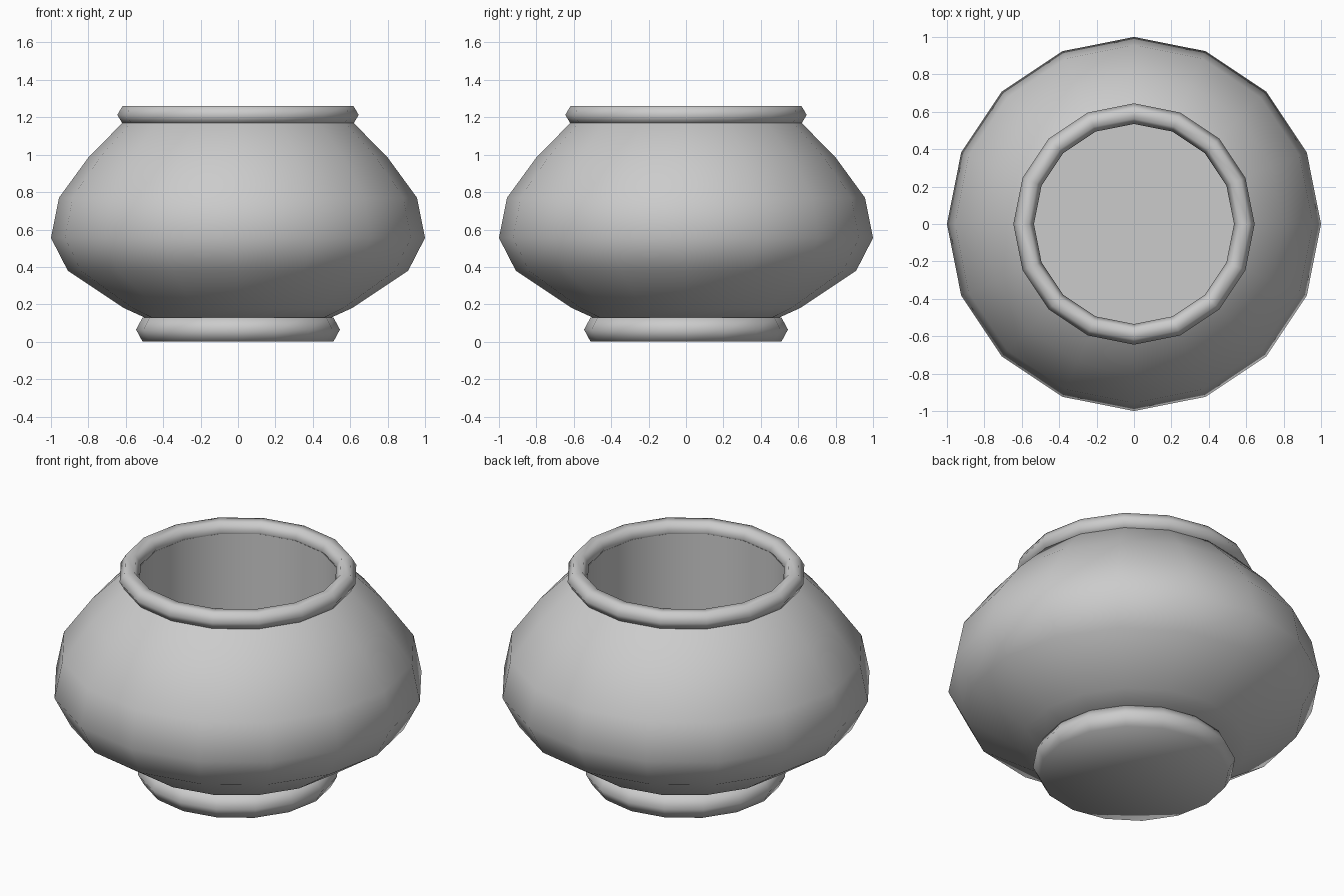
import bpy, bmesh, math

SIDES = 16

cube = bpy.data.objects.get("Cube")
if cube:
    bpy.data.objects.remove(cube, do_unlink=True)

clay = bpy.data.materials.new("grey clay")
clay.use_nodes = True
GREY = (0.6, 0.6, 0.6, 1)
clay.diffuse_color = GREY
clay.node_tree.nodes["Principled BSDF"].inputs["Base Color"].default_value = GREY


def lathe(name, profile, closed=False, smooth_angle=65):
    """Turn a (radius, height) profile around the z axis."""
    bm = bmesh.new()
    points = [bm.verts.new((r, 0, z)) for r, z in profile]
    edges = [bm.edges.new(pair) for pair in zip(points, points[1:])]
    if closed:
        edges.append(bm.edges.new((points[-1], points[0])))
    bmesh.ops.spin(bm, geom=points + edges, cent=(0, 0, 0), axis=(0, 0, 1),
                   angle=math.tau, steps=SIDES, use_merge=False)
    bmesh.ops.remove_doubles(bm, verts=bm.verts, dist=0.0005)
    bmesh.ops.recalc_face_normals(bm, faces=bm.faces)
    mesh = bpy.data.meshes.new(name)
    bm.to_mesh(mesh)
    bm.free()
    mesh.materials.append(clay)
    obj = bpy.data.objects.new(name, mesh)
    bpy.context.collection.objects.link(obj)
    bpy.ops.object.select_all(action='DESELECT')
    obj.select_set(True)
    bpy.context.view_layer.objects.active = obj
    bpy.ops.object.shade_smooth_by_angle(angle=math.radians(smooth_angle))
    return obj


def hexagon_ring(radius, height, thickness):
    """Six-sided cross-section of a rounded ring."""
    return [(radius + thickness * math.cos(k * math.tau / 6),
             height + thickness * math.sin(k * math.tau / 6)) for k in range(6)]


# Bulging outer wall, then the straight inner wall and flat floor
lathe("pot_body", [
    (0, 0.12), (0.5, 0.13), (0.61, 0.18), (0.91, 0.38), (1.0, 0.555),
    (0.957, 0.77), (0.8, 0.985), (0.62, 1.168),
    (0.54, 1.2), (0.54, 0.2), (0, 0.2)])

# Rounded lip around the mouth
lathe("rim", hexagon_ring(0.59, 1.213, 0.055), closed=True)

# Solid foot with a rounded edge
lathe("foot", [(0, 0), (0.51, 0), (0.545, 0.065), (0.51, 0.13), (0, 0.13)])
